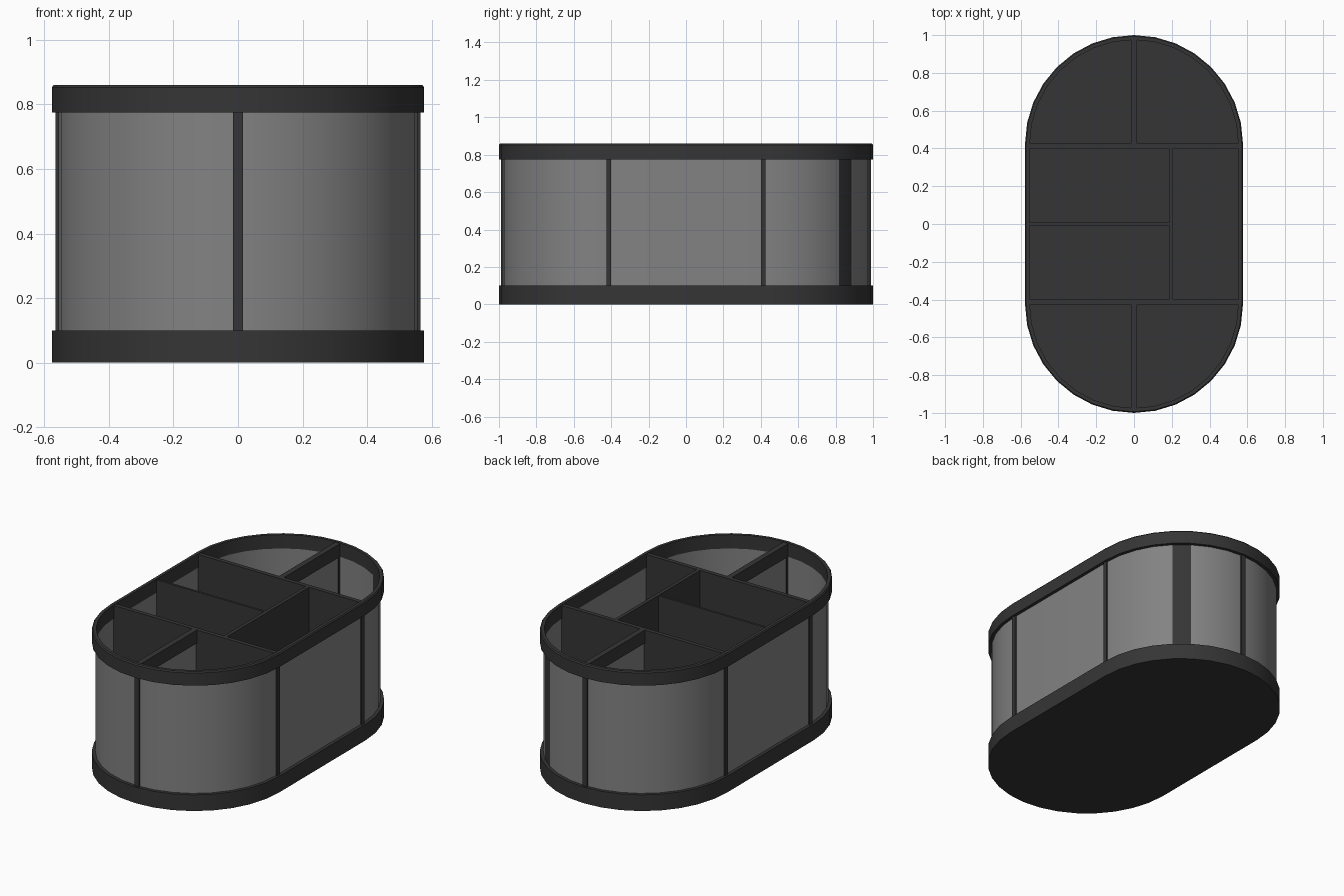
import bpy, bmesh, math

cube = bpy.data.objects.get("Cube")
if cube:
    bpy.data.objects.remove(cube, do_unlink=True)


def material(name, value):
    m = bpy.data.materials.new(name)
    m.use_nodes = True
    colour = (value, value, value, 1)
    m.diffuse_color = colour
    m.node_tree.nodes["Principled BSDF"].inputs["Base Color"].default_value = colour
    return m


DARK = material("dark_frame", 0.036)
GREY = material("grey_panel", 0.225)

STRAIGHT = 0.423          # half length of the straight sides
SEGMENTS = 16             # facets in each round end
LOW, HIGH, TOP = 0.10, 0.775, 0.86
POST = 0.566              # how far the posts reach from the centre line


def outline(r):
    """Stadium outline, anticlockwise from the +x side."""
    pts = []
    for start, y in ((0, STRAIGHT), (math.pi, -STRAIGHT)):
        for i in range(SEGMENTS + 1):
            a = start + math.pi * i / SEGMENTS
            pts.append((r * math.cos(a), y + r * math.sin(a)))
    return pts


def finish(name, bm, mats):
    bmesh.ops.recalc_face_normals(bm, faces=bm.faces)
    mesh = bpy.data.meshes.new(name)
    bm.to_mesh(mesh)
    bm.free()
    ob = bpy.data.objects.new(name, mesh)
    bpy.context.collection.objects.link(ob)
    for m in mats:
        mesh.materials.append(m)
    return ob


def sweep(name, profile, mats, closed=True, paint=None):
    """Carry a (radius, height) profile around the stadium outline."""
    bm = bmesh.new()
    loops = [[bm.verts.new((x, y, z)) for x, y in outline(r)] for r, z in profile]
    pairs = list(zip(loops, loops[1:]))
    if closed:
        pairs.append((loops[-1], loops[0]))
    else:
        bm.faces.new(loops[0])
        bm.faces.new(loops[-1])
    n = len(loops[0])
    for a, b in pairs:
        for i in range(n):
            j = (i + 1) % n
            f = bm.faces.new((a[i], a[j], b[j], b[i]))
            if i == paint:
                f.material_index = 1
    ob = finish(name, bm, mats)
    bpy.ops.object.select_all(action='DESELECT')
    ob.select_set(True)
    bpy.context.view_layer.objects.active = ob
    bpy.ops.object.shade_smooth_by_angle(angle=math.radians(30))
    return ob


def box(name, x, y, z, mat):
    """Box given by its (min, max) on each axis."""
    bm = bmesh.new()
    bmesh.ops.create_cube(bm, size=1)
    for v in bm.verts:
        v.co = [(lo + hi) / 2 + c * (hi - lo) for c, (lo, hi) in zip(v.co, (x, y, z))]
    return finish(name, bm, [mat])


# Tray base with a thin floor, open above it
sweep("base_tray", [(0.577, 0), (0.577, LOW), (0.552, LOW), (0.552, 0.03)], [DARK], closed=False)

# Wall panels, with one dark facet on the back left curve
sweep("wall_panels", [(0.557, LOW - 0.01), (0.557, HIGH + 0.01), (0.5525, HIGH + 0.01),
                      (0.5525, LOW - 0.01)], [GREY, DARK], paint=SEGMENTS // 4)

# Upper rim with a softened top edge
sweep("top_rim", [(0.552, HIGH), (0.577, HIGH), (0.577, TOP - 0.007),
                  (0.571, TOP), (0.552, TOP)], [DARK])

for side, s in (("front", -1), ("back", 1)):
    def span(a, b):
        return tuple(sorted((s * a, s * b)))

    # Cross divider, whose ends show as side posts
    cross = span(0.4, 0.426)
    box(side + "_cross_divider", (-0.554, 0.554), cross, (0.03, TOP - 0.004), DARK)
    for end, e in (("right", -1), ("left", 1)):
        box(f"{side}_{end}_post", tuple(sorted((e * 0.55, e * POST))), cross, (LOW, HIGH), DARK)

    # End divider: grey panel, dark top rail and outer post
    reach = STRAIGHT + POST
    box(side + "_end_panel", (-0.011, 0.011), span(0.42, reach - 0.014), (0.03, HIGH), GREY)
    box(side + "_end_rail", (-0.017, 0.017), span(0.42, reach - 0.012), (HIGH, TOP - 0.004), DARK)
    box(side + "_end_post", (-0.015, 0.015), span(reach - 0.03, reach), (LOW, HIGH), DARK)

# Dividers of the middle compartments
box("long_divider", (0.184, 0.206), (-0.405, 0.405), (0.03, TOP - 0.004), DARK)
box("short_divider", (-0.554, 0.19), (-0.007, 0.007), (0.03, TOP - 0.006), DARK)
